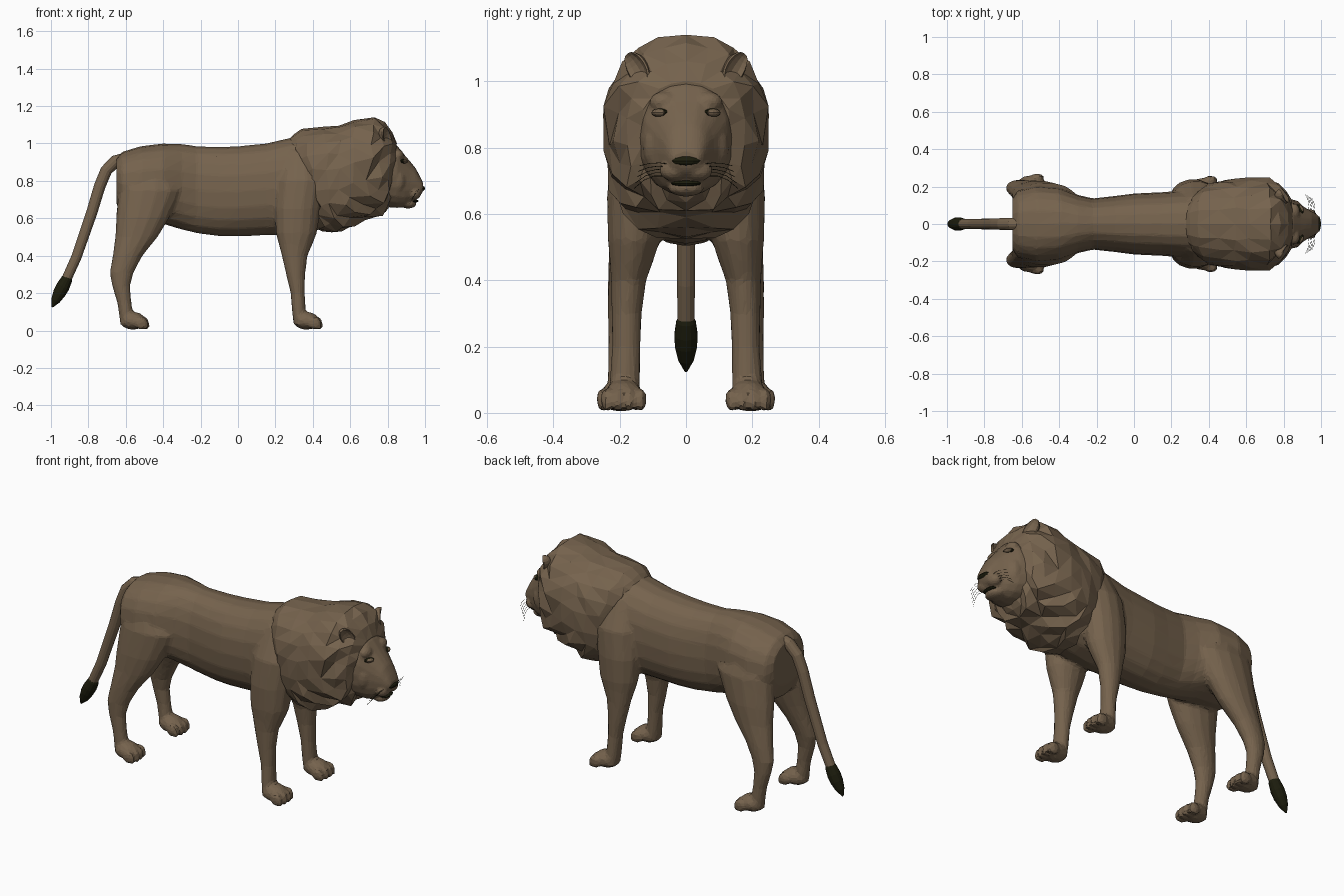
import bpy, bmesh, math, random
from mathutils import Matrix, Vector

if "Cube" in bpy.data.objects:
    bpy.data.objects.remove(bpy.data.objects["Cube"])

random.seed(4)


def material(name, rgb):
    m = bpy.data.materials.new(name)
    m.diffuse_color = (*rgb, 1)
    m.use_nodes = True
    m.node_tree.nodes["Principled BSDF"].inputs["Base Color"].default_value = m.diffuse_color
    return m


FUR = material("brown fur", (0.178, 0.123, 0.074))
DARK = material("near black", (0.012, 0.012, 0.004))


def finish(bm, name, mat, voxel=0, ratio=1.0, smooth=2):
    bmesh.ops.recalc_face_normals(bm, faces=bm.faces)
    me = bpy.data.meshes.new(name)
    bm.to_mesh(me)
    bm.free()
    me.materials.append(mat)
    ob = bpy.data.objects.new(name, me)
    bpy.context.collection.objects.link(ob)
    if voxel:
        r = ob.modifiers.new("fuse", 'REMESH')
        r.mode, r.voxel_size = 'VOXEL', voxel
        s = ob.modifiers.new("soften", 'SMOOTH')
        s.iterations = smooth
        d = ob.modifiers.new("facet", 'DECIMATE')
        d.ratio = ratio
    return ob


def loft(bm, rings):
    loops = [[bm.verts.new(p) for p in r] for r in rings]
    n = len(loops[0])
    for a, b in zip(loops, loops[1:]):
        for i in range(n):
            j = (i + 1) % n
            bm.faces.new((a[i], a[j], b[j], b[i]))
    bm.faces.new(loops[0][::-1])
    bm.faces.new(loops[-1])


def spow(v, e):
    return math.copysign(abs(v) ** (2 / e), v)


# upright ring running from a top point to a bottom point, with half width w
def ring(xt, zt, xb, zb, w, n=20, e=2.3):
    pts = []
    for i in range(n):
        a = 2 * math.pi * i / n
        t = (spow(math.cos(a), e) + 1) / 2
        pts.append(Vector((xb + (xt - xb) * t, w * spow(math.sin(a), e), zb + (zt - zb) * t)))
    return pts


# level ring for legs
def level(z, cx, cy, rx, ry, n=14):
    return [Vector((cx + rx * math.cos(2 * math.pi * i / n), cy + ry * math.sin(2 * math.pi * i / n), z))
            for i in range(n)]


def ball(bm, c, r, u=12, v=8, rot=None):
    m = Matrix.Translation(c) @ (rot or Matrix()) @ Matrix.Diagonal((*r, 1))
    return bmesh.ops.create_uvsphere(bm, u_segments=u, v_segments=v, radius=1, matrix=m)['verts']


# torso, legs and paws fused into one skin
bm = bmesh.new()
torso = [(-.65, .68, .92, .14), (-.62, .6, .955, .18), (-.52, .58, .985, .206), (-.4, .57, 1.0, .195),
         (-.3, .54, .997, .155), (-.22, .52, .985, .137), (-.1, .505, .982, .15), (0, .503, .985, .163),
         (.15, .51, 1.0, .17), (.28, .51, 1.03, .18), (.4, .53, 1.055, .19), (.52, .56, 1.045, .17)]
loft(bm, [ring(x, t, x, b, w) for x, b, t, w in torso])
fore = [(.96, .34, .09, .09, .06), (.8, .335, .135, .13, .093), (.65, .318, .15, .122, .09),
        (.52, .312, .157, .11, .08), (.46, .308, .164, .09, .067), (.4, .303, .173, .069, .054),
        (.3, .308, .179, .051, .046), (.2, .319, .18, .038, .043), (.1, .326, .184, .037, .046),
        (.03, .335, .188, .037, .05)]
hind = [(.92, -.5, .09, .12, .07), (.75, -.47, .13, .17, .092), (.6, -.51, .148, .142, .085),
        (.5, -.543, .163, .114, .07), (.4, -.59, .18, .08, .056), (.31, -.622, .192, .064, .044),
        (.24, -.625, .198, .048, .037), (.15, -.608, .2, .038, .035), (.08, -.597, .2, .038, .038),
        (.03, -.59, .2, .04, .042)]
for s in (1, -1):
    for leg, px, py in ((fore, .365, .188), (hind, -.562, .2)):
        loft(bm, [level(z, cx, s * cy, rx, ry) for z, cx, cy, rx, ry in leg])
        ball(bm, (px, s * py, .052), (.07, .06, .048))
        for k in (-1.5, -.5, .5, 1.5):
            ball(bm, (px + .056 - .008 * abs(k), s * py + k * .034, .04), (.036, .019, .036))
            ball(bm, (px + .073 - .008 * abs(k), s * py + k * .034, .026), (.022, .014, .022))
finish(bm, "body_and_legs", FUR, .011, .1)

# tail and dark tuft
path = [(-.59, .92), (-.655, .905), (-.705, .855), (-.74, .77), (-.782, .63), (-.82, .52), (-.865, .39), (-.925, .257)]
tuft = [(-.907, .29, .022), (-.915, .275, .03), (-.936, .235, .036), (-.955, .2, .034), (-.976, .16, .024),
        (-.994, .125, .004)]


def tube(name, pts, mat):
    b = bmesh.new()
    rings = []
    for i, (x, z, r) in enumerate(pts):
        p, q = pts[max(i - 1, 0)], pts[min(i + 1, len(pts) - 1)]
        d = Vector((q[0] - p[0], 0, q[1] - p[1])).normalized()
        side = d.cross(Vector((0, 1, 0)))
        rings.append([Vector((x, 0, z)) + r * (side * math.cos(a) + Vector((0, 1, 0)) * math.sin(a))
                      for a in [math.pi * k / 7 for k in range(14)]])
    loft(b, rings)
    finish(b, name, mat)


tube("tail", [(x, z, .034 - .0011 * i) for i, (x, z) in enumerate(path)], FUR)
tube("tail_tuft", tuft, DARK)

# mane: rough faceted shell, more ragged toward the throat
bm = bmesh.new()
mane = [(.27, 1.02, .48, .63, .16), (.3, 1.05, .46, .56, .188), (.34, 1.078, .45, .53, .21),
        (.46, 1.09, .5, .525, .235), (.54, 1.095, .555, .53, .245), (.62, 1.125, .61, .56, .25),
        (.73, 1.14, .68, .59, .242), (.785, 1.115, .745, .61, .215), (.825, 1.06, .79, .635, .178),
        (.85, 1.0, .81, .67, .135)]
rings = [ring(*r, n=22, e=2.35) for r in mane]
for k, r in enumerate(rings):
    calm = .35 if k > 7 else 1
    for i in range(1, 11):
        f = calm * (random.uniform(-.01, .01) + (.007 if (i + k) % 2 else -.007))
        drop = calm * (.02 if (i + k) % 2 else -.012) if i > 6 else 0
        for j, s in ((i, 1), (22 - i, -1)):
            r[j] += Vector((f + drop * .6, s * f * .6, f * .5 - drop * .7))
loft(bm, rings)
bmesh.ops.triangulate(bm, faces=[f for f in bm.faces if len(f.verts) == 4])
finish(bm, "mane", FUR)

# head: skull loft, brows, cheeks, muzzle pads and chin fused together
bm = bmesh.new()
skull = [(.68, .68, 1.02, .13), (.79, .66, 1.02, .15), (.85, .655, .99, .13), (.89, .66, .94, .105),
         (.92, .675, .905, .085), (.95, .7, .868, .068), (.978, .725, .815, .052), (.99, .745, .788, .04)]
loft(bm, [ring(x, t, x, b, w) for x, b, t, w in skull])
ball(bm, (.91, 0, .678), (.045, .055, .026))
for s in (1, -1):
    ball(bm, (.942, s * .036, .732), (.037, .045, .034))
    ball(bm, (.856, s * .066, .938), (.033, .045, .03), rot=Matrix.Rotation(.8, 4, 'Y'))
    ball(bm, (.852, s * .09, .8), (.045, .04, .07))
finish(bm, "head", FUR, .0075, .2, 3)

# nose and mouth
bm = bmesh.new()
ball(bm, (.982, 0, .76), (.018, .045, .015), 12, 6)
finish(bm, "nose", DARK)
bm = bmesh.new()
ball(bm, (.943, 0, .692), (.022, .046, .009), 12, 6)
finish(bm, "mouth", DARK)

# eyes with dark rims
for name, r, dx, mat in (("eye_rims", (.016, .029, .013), 0, DARK), ("eyes", (.016, .025, .0115), .0035, FUR)):
    bm = bmesh.new()
    for s in (1, -1):
        ball(bm, (.886 + dx, s * (.079 + dx * .5), .905), r, 10, 6, Matrix.Rotation(s * .5, 4, 'Z'))
    finish(bm, name, mat)

# cupped ears
bm = bmesh.new()
for s in (1, -1):
    rot = Matrix.Rotation(s * .6, 4, 'Z') @ Matrix.Rotation(-s * .6, 4, 'X')
    vs = ball(bm, (0, 0, 0), (.045, .036, .058), 12, 10)
    for v in vs:
        if v.co.x > .01:
            v.co.x = .01 - .6 * (v.co.x - .01)
        v.co = rot @ v.co + Vector((.795, s * .147, 1.036))
finish(bm, "ears", FUR)

# whiskers
cu = bpy.data.curves.new("whiskers", 'CURVE')
cu.dimensions, cu.bevel_depth, cu.bevel_resolution = '3D', .0009, 0
cu.materials.append(DARK)
for s in (1, -1):
    for k in range(5):
        sp = cu.splines.new('POLY')
        sp.points.add(3)
        for i, p in enumerate(sp.points):
            t = i / 3
            p.co = (.965 - .008 * k + .02 * t - .035 * t * t, s * (.05 + .004 * k + .09 * t),
                    .75 - .009 * k + .02 * t - (.025 + .008 * k) * t * t, 1)
bpy.context.collection.objects.link(bpy.data.objects.new("whiskers", cu))
